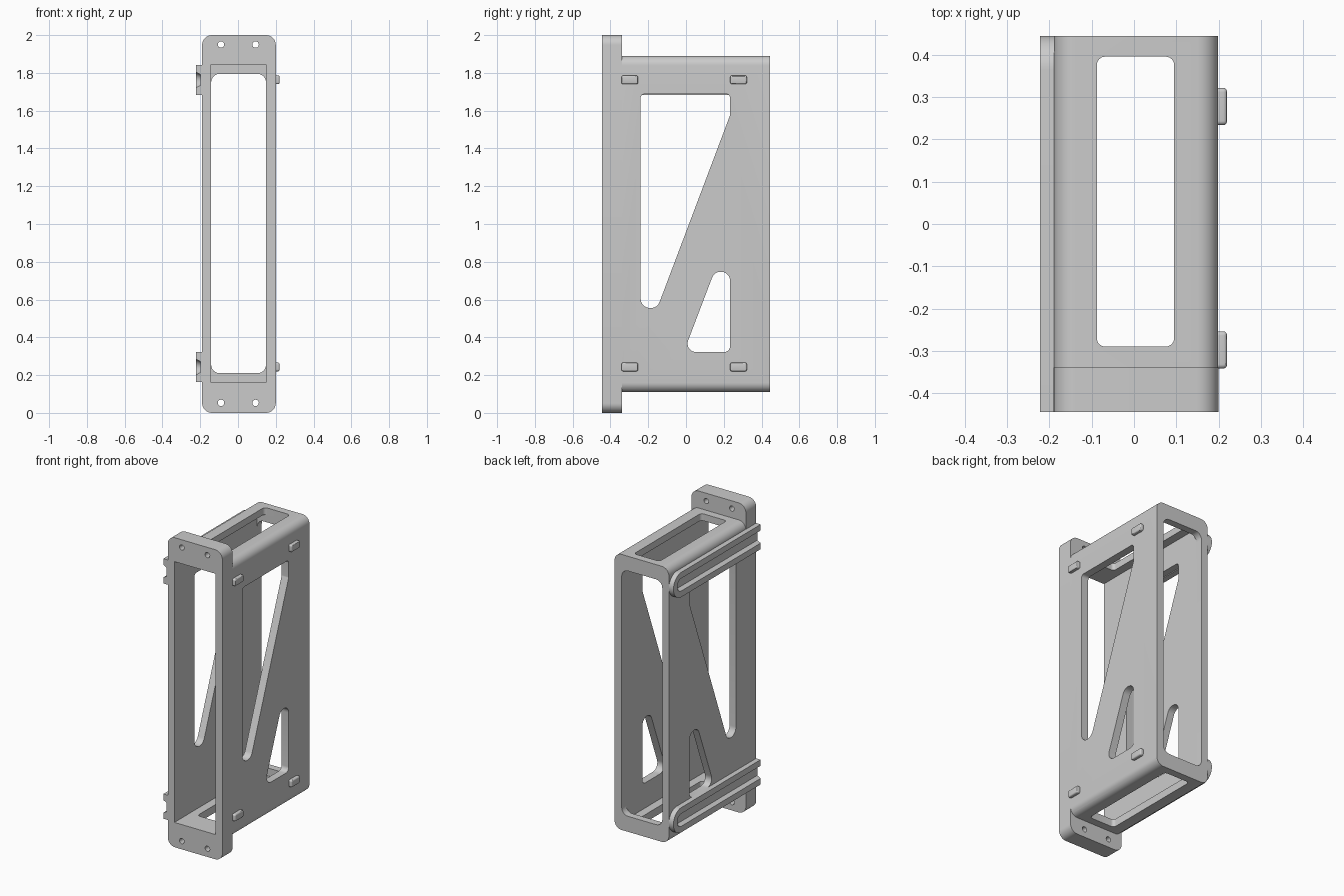
import bpy, bmesh, math
from mathutils import Vector

if "Cube" in bpy.data.objects:
    bpy.data.objects.remove(bpy.data.objects["Cube"])


def rounded(corners, seg=8):
    """Outline from (u, v, fillet radius) corners."""
    out, n = [], len(corners)
    for i, (u, v, r) in enumerate(corners):
        p = Vector((u, v))
        if r == 0:
            out.append(p)
            continue
        a = (Vector(corners[i - 1][:2]) - p).normalized()
        b = (Vector(corners[(i + 1) % n][:2]) - p).normalized()
        half = a.angle(b) / 2
        c = p + (a + b).normalized() * (r / math.sin(half))
        s = p + a * (r / math.tan(half)) - c
        e = p + b * (r / math.tan(half)) - c
        sweep = math.atan2(s.x * e.y - s.y * e.x, s.dot(e))
        for k in range(seg + 1):
            t = sweep * k / seg
            out.append(c + Vector((s.x * math.cos(t) - s.y * math.sin(t),
                                   s.x * math.sin(t) + s.y * math.cos(t))))
    return out


def rect(u0, u1, v0, v1, r=0.0):
    return rounded([(u0, v0, r), (u1, v0, r), (u1, v1, r), (u0, v1, r)])


def prism(name, axis, start, end, pts, pts_end=None):
    """Extrude an outline along an axis; pts_end gives a tapered far side."""
    place = {'x': lambda p, d: (d, p[0], p[1]),
             'y': lambda p, d: (p[0], d, p[1]),
             'z': lambda p, d: (p[0], p[1], d)}[axis]
    bm = bmesh.new()
    lo = [bm.verts.new(place(p, start)) for p in pts]
    hi = [bm.verts.new(place(p, end)) for p in (pts_end or pts)]
    bm.faces.new(lo)
    bm.faces.new(hi)
    n = len(lo)
    for i in range(n):
        j = (i + 1) % n
        bm.faces.new((lo[i], lo[j], hi[j], hi[i]))
    bmesh.ops.recalc_face_normals(bm, faces=bm.faces)
    me = bpy.data.meshes.new(name)
    bm.to_mesh(me)
    bm.free()
    ob = bpy.data.objects.new(name, me)
    bpy.context.collection.objects.link(ob)
    return ob


def activate(ob):
    bpy.ops.object.select_all(action='DESELECT')
    ob.select_set(True)
    bpy.context.view_layer.objects.active = ob


def combine(ob, tool, op='DIFFERENCE'):
    activate(ob)
    m = ob.modifiers.new("combine", 'BOOLEAN')
    m.operation, m.object, m.solver = op, tool, 'EXACT'
    bpy.ops.object.modifier_apply(modifier=m.name)
    bpy.data.objects.remove(tool)


def smooth(ob):
    activate(ob)
    bpy.ops.object.shade_smooth_by_angle(angle=math.radians(30))


L, R, F, B = -0.19, 0.20, -0.445, 0.445

# Frame: sleeve plus taller front mounting flange
frame = prism("frame", 'y', F + 0.02, B, rect(L + 0.0007, R - 0.0007, 0.11, 1.89, 0.05))
combine(frame, prism("flange", 'y', F, -0.34, rect(L, R, 0, 2, 0.052)), 'UNION')

# Square cavity from the front, rounded opening through the rear lip
combine(frame, prism("cavity", 'y', -0.6, 0.399, rect(-0.143, 0.149, 0.16, 1.845)))
combine(frame, prism("rear_opening", 'y', 0.3, 0.6, rect(-0.142, 0.148, 0.21, 1.795, 0.045)))

# Slot through top and bottom
combine(frame, prism("top_slot", 'z', -0.1, 2.1, rect(-0.088, 0.095, -0.29, 0.396, 0.02)))

# Side windows through both walls
tall = rounded([(-0.24, 0.555, 0.05), (-0.152, 0.555, 0.05), (0.233, 1.575, 0.02),
                (0.233, 1.688, 0.02), (-0.24, 1.688, 0.02)])
small = rounded([(-0.012, 0.322, 0.045), (0.233, 0.322, 0.03),
                 (0.233, 0.747, 0.047), (0.15, 0.747, 0.047)])
for outline in (tall, small):
    combine(frame, prism("window", 'x', -0.4, 0.4, outline))

# Screw holes in the flange
for x in (-0.09, 0.093):
    for z in (0.053, 1.95):
        hole = [(x + 0.017 * math.cos(k * math.tau / 24),
                 z + 0.017 * math.sin(k * math.tau / 24)) for k in range(24)]
        combine(frame, prism("screw_hole", 'y', -0.6, -0.2, hole))
smooth(frame)


def track(half, back, front):
    """Side outline of a rail or groove, round at the back end."""
    return lambda zc: rounded([(front, zc - half, 0), (back, zc - half, half * 0.999),
                               (back, zc + half, half * 0.999), (front, zc + half, 0)], 16)


for label, zc in (("lower", 0.243), ("upper", 1.763)):
    # Grooved rail on the left side
    rail = prism(label + "_rail", 'x', -0.222, L + 0.005, track(0.08, B, F)(zc))
    combine(rail, prism("groove", 'x', -0.230, -0.198,
                        track(0.045, 0.41, -0.6)(zc), track(0.028, 0.393, -0.6)(zc)))
    smooth(rail)
    # Pegs on the right side that fit the rails
    for side, yc in (("front", -0.298), ("rear", 0.278)):
        peg = prism(label + "_" + side + "_peg", 'x', R - 0.01, 0.22,
                    rect(yc - 0.044, yc + 0.044, zc - 0.023, zc + 0.023, 0.01))
        activate(peg)
        bev = peg.modifiers.new("soft_edges", 'BEVEL')
        bev.width, bev.segments, bev.limit_method = 0.008, 3, 'ANGLE'
        bev.angle_limit = math.radians(60)
        bpy.ops.object.modifier_apply(modifier=bev.name)
        smooth(peg)
